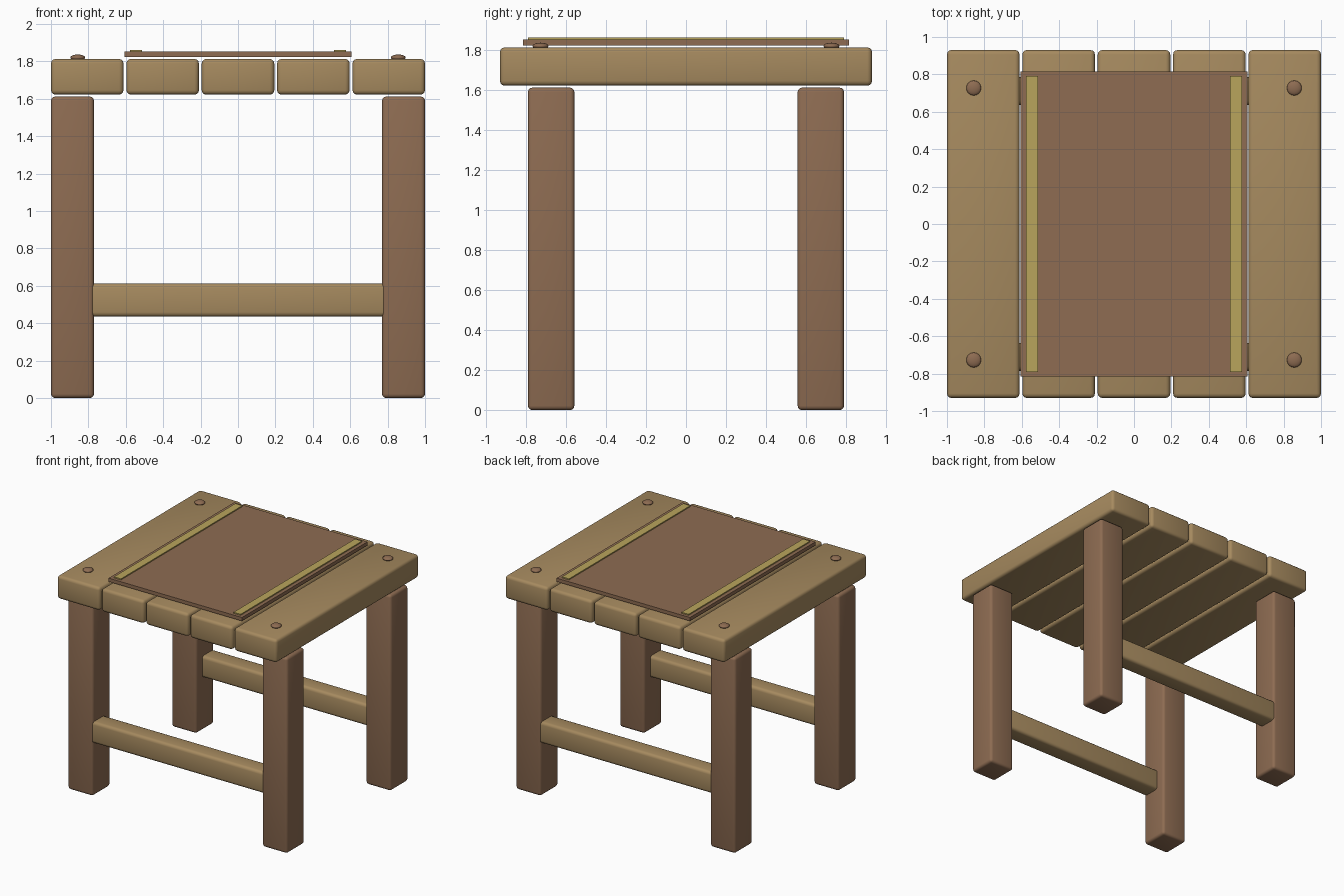
import bpy
from math import radians

if "Cube" in bpy.data.objects:
    bpy.data.objects.remove(bpy.data.objects["Cube"])


def srgb(*rgb):
    return [((c / 255 + 0.055) / 1.055) ** 2.4 for c in rgb] + [1]


def material(name, *rgb):
    mat = bpy.data.materials.new(name)
    mat.diffuse_color = srgb(*rgb)
    mat.use_nodes = True
    mat.node_tree.nodes["Principled BSDF"].inputs["Base Color"].default_value = mat.diffuse_color
    return mat


light_wood = material("light wood", 166, 138, 95)
dark_wood = material("dark wood", 142, 108, 82)
gold = material("gold trim", 185, 165, 92)


def finish(ob, name, mat):
    ob.name = name
    ob.data.materials.append(mat)
    bpy.ops.object.shade_smooth_by_angle(angle=radians(35))
    return ob


# Box given by its limits on each axis, with optional rounded edges
def box(name, mat, x, y, z, bevel=0.0):
    spans = (x, y, z)
    bpy.ops.mesh.primitive_cube_add(size=1, location=[(a + b) / 2 for a, b in spans])
    ob = bpy.context.object
    ob.scale = [b - a for a, b in spans]
    bpy.ops.object.transform_apply(location=False, rotation=False, scale=True)
    if bevel:
        mod = ob.modifiers.new("rounded edges", 'BEVEL')
        mod.width = bevel
        mod.segments = 3
        bpy.ops.object.modifier_apply(modifier=mod.name)
    return finish(ob, name, mat)


def mirrored(sign, inner, outer):
    return sorted((sign * inner, sign * outer))


# Five top planks running front to back
for i in range(-2, 3):
    cx = i * 0.403
    box("top_plank", light_wood, (cx - 0.194, cx + 0.194), (-0.93, 0.93), (1.622, 1.813), 0.024)

for sy in (-1, 1):
    # Legs and plank bolts at the four corners
    for sx in (-1, 1):
        box("leg", dark_wood, mirrored(sx, 0.77, 1.0), mirrored(sy, 0.558, 0.79), (0, 1.612), 0.022)
        bpy.ops.mesh.primitive_uv_sphere_add(segments=16, ring_count=8, radius=0.04,
                                             location=(sx * 0.857, sy * 0.727, 1.82))
        bolt = bpy.context.object
        bolt.scale.z = 0.42
        finish(bolt, "bolt", dark_wood)
    # Rail joining each pair of legs, ends let into the legs
    box("rail", light_wood, (-0.80, 0.80), mirrored(sy, 0.635, 0.785), (0.435, 0.612), 0.024)

# Thin runner laid over the planks with two trim stripes
box("runner", dark_wood, (-0.607, 0.607), (-0.816, 0.816), (1.824, 1.853))
for sx in (-1, 1):
    box("runner_stripe", gold, mirrored(sx, 0.513, 0.577), (-0.79, 0.79), (1.853, 1.862))
